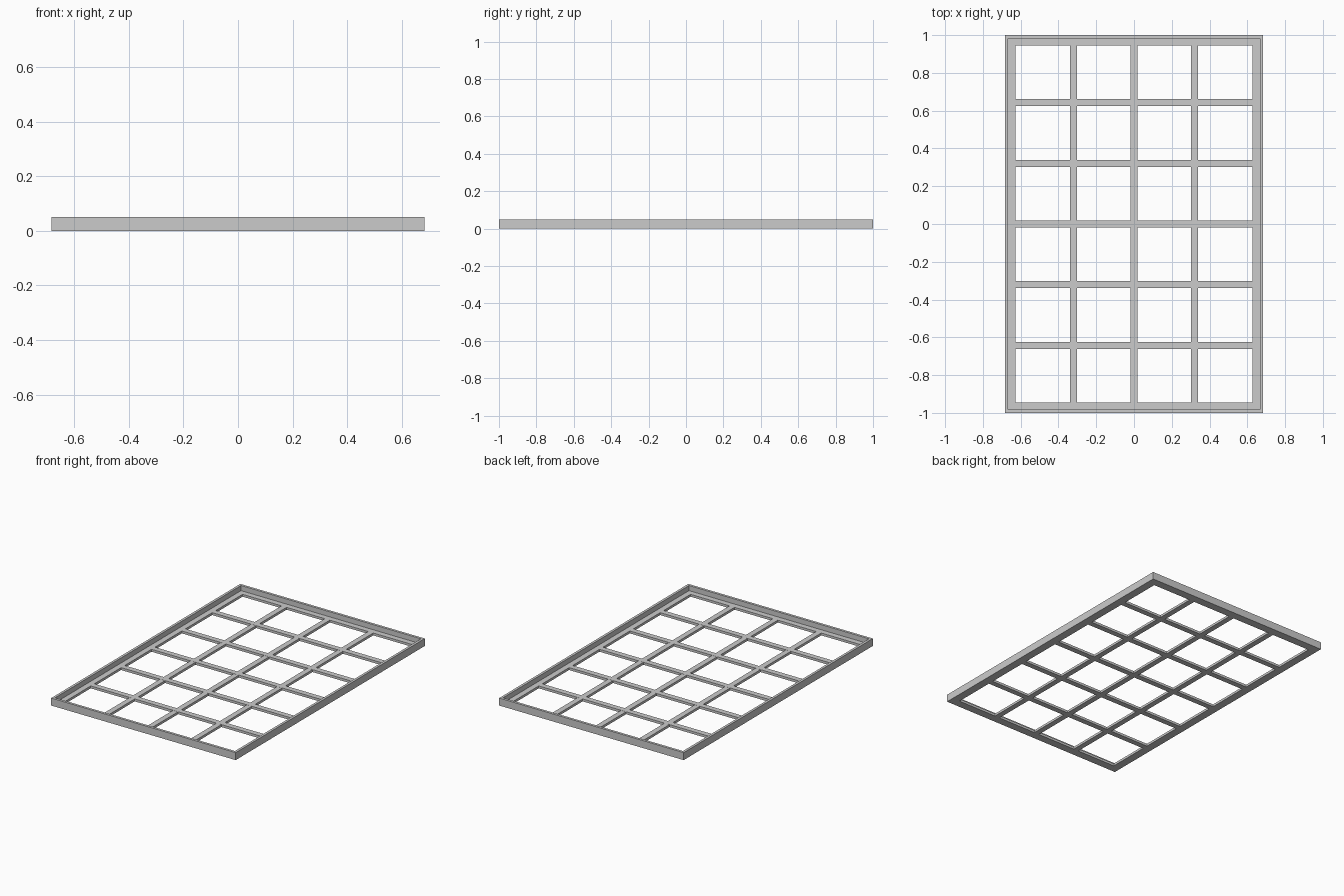
import bpy

cube = bpy.data.objects.get("Cube")
if cube:
    bpy.data.objects.remove(cube, do_unlink=True)

HALF_X, HALF_Y, HEIGHT = 0.683, 1.0, 0.05   # outer size
RIM = 0.017                                 # thickness of the upright wall
OPEN_X, OPEN_Y = 0.628, 0.945               # edge of the glazed area
LEDGE = 0.016                               # height of ledge and bars
BAR, PITCH = 0.037, 0.321

grey = bpy.data.materials.new("plain grey")
grey.use_nodes = True
grey.diffuse_color = (0.6, 0.6, 0.6, 1)
grey.node_tree.nodes["Principled BSDF"].inputs["Base Color"].default_value = (0.6, 0.6, 0.6, 1)


def add_mesh(name, verts, faces):
    mesh = bpy.data.meshes.new(name)
    mesh.from_pydata(verts, [], faces)
    mesh.materials.append(grey)
    obj = bpy.data.objects.new(name, mesh)
    bpy.context.collection.objects.link(obj)
    return obj


def bar(name, x, y, half_x, half_y, top):
    verts = [(x + sx * half_x, y + sy * half_y, z)
             for z in (0, top) for sx, sy in ((-1, -1), (1, -1), (1, 1), (-1, 1))]
    sides = [(i, (i + 1) % 4, (i + 1) % 4 + 4, i + 4) for i in range(4)]
    return add_mesh(name, verts, [(3, 2, 1, 0), (4, 5, 6, 7)] + sides)


# Outer frame: an L-shaped section swept round a mitred rectangle
section = [(HALF_X, HALF_Y, 0), (HALF_X, HALF_Y, HEIGHT),
           (HALF_X - RIM, HALF_Y - RIM, HEIGHT), (HALF_X - RIM, HALF_Y - RIM, LEDGE),
           (OPEN_X, OPEN_Y, LEDGE), (OPEN_X, OPEN_Y, 0)]
n = len(section)
corners = [(-1, -1), (1, -1), (1, 1), (-1, 1)]
verts = [(sx * x, sy * y, z) for sx, sy in corners for x, y, z in section]
faces = [(c * n + i, (c + 1) % 4 * n + i, (c + 1) % 4 * n + (i + 1) % n, c * n + (i + 1) % n)
         for c in range(4) for i in range(n)]
add_mesh("outer_frame", verts, faces)

# Long bars running front to back
for i in (-1, 0, 1):
    bar(f"long_bar_{i + 2}", i * PITCH, 0, BAR / 2, OPEN_Y, LEDGE)

# Cross bars, a hair higher where they pass over the long ones
for i in range(-2, 3):
    bar(f"cross_bar_{i + 3}", 0, i * PITCH, OPEN_X, BAR / 2, LEDGE + 0.0005)
